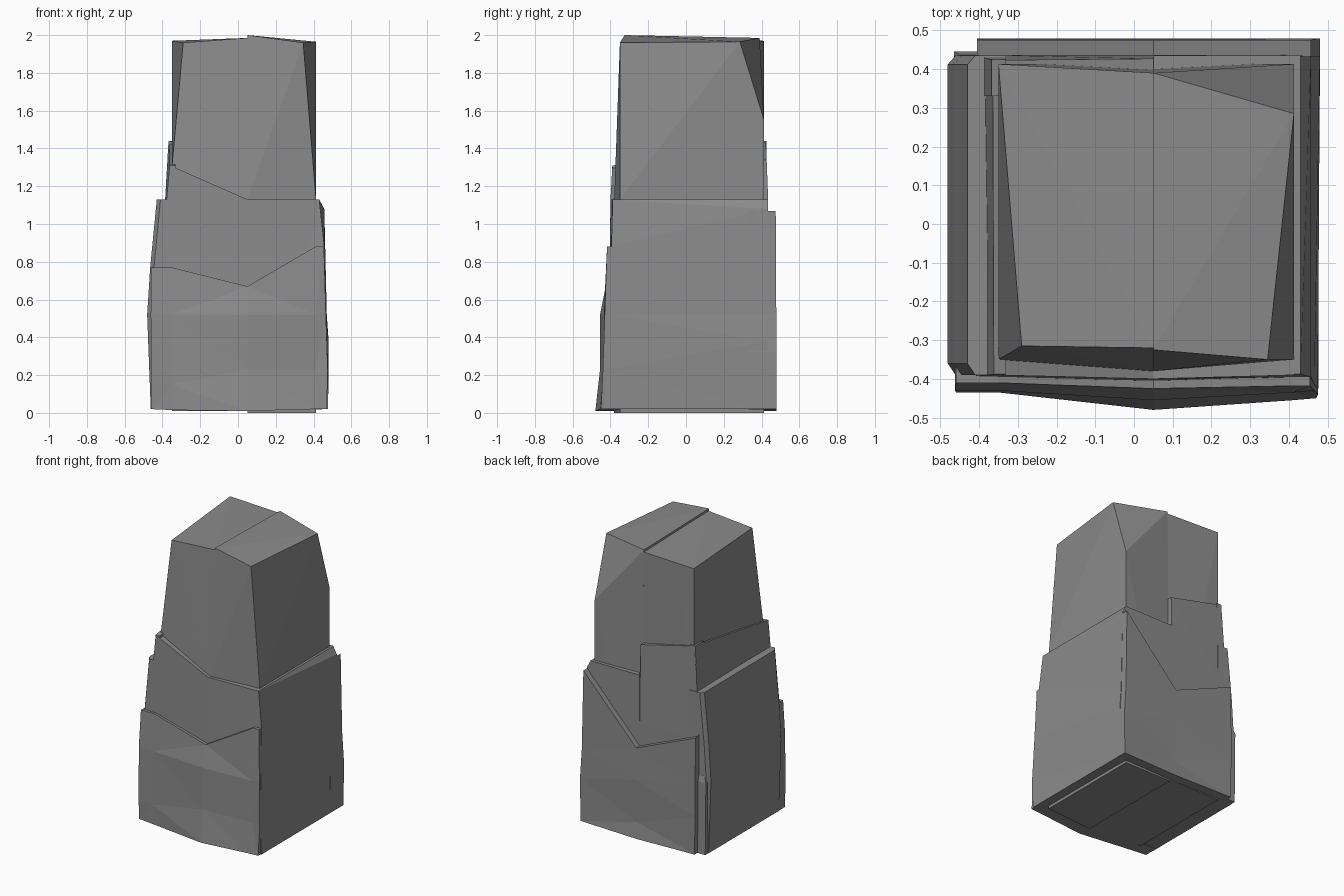
import bpy, bmesh

# Maps (along, height, outward distance) to world space for each side
SIDES = {
    "front": lambda u, z, d: (u, -d, z),
    "back": lambda u, z, d: (u, d, z),
    "right": lambda u, z, d: (d, u, z),
    "left": lambda u, z, d: (-d, u, z),
}
INNER = 0.33

# Dark grey stone
stone = bpy.data.materials.new("dark_stone")
stone.diffuse_color = (0.26, 0.26, 0.26, 1)


def finish(bm, name):
    bmesh.ops.recalc_face_normals(bm, faces=bm.faces)
    me = bpy.data.meshes.new(name)
    bm.to_mesh(me)
    bm.free()
    me.materials.append(stone)
    ob = bpy.data.objects.new(name, me)
    bpy.context.collection.objects.link(ob)
    return ob


def block(name, pts):
    """Convex faceted block."""
    bm = bmesh.new()
    for p in pts:
        bm.verts.new(p)
    bmesh.ops.convex_hull(bm, input=bm.verts)
    loose = [v for v in bm.verts if not v.link_faces]
    bmesh.ops.delete(bm, geom=loose, context='VERTS')
    return finish(bm, name)


def slab(name, side, rows):
    """Stone slab: grid of outer points (top row first), closed to INNER depth."""
    to = SIDES[side]
    bm = bmesh.new()
    grid = [[bm.verts.new(to(*p)) for p in r] for r in rows]
    back = [[bm.verts.new(to(p[0], p[1], INNER)) for p in r] for r in rows]
    n, m = len(rows), len(rows[0])
    for g in (grid, back):
        for i in range(n - 1):
            for j in range(m - 1):
                bm.faces.new((g[i][j], g[i][j + 1], g[i + 1][j + 1], g[i + 1][j]))
    rim = ([(0, j) for j in range(m)] + [(i, m - 1) for i in range(1, n)]
           + [(n - 1, j) for j in range(m - 2, -1, -1)] + [(i, 0) for i in range(n - 2, 0, -1)])
    for (a, b), (c, d) in zip(rim, rim[1:] + rim[:1]):
        bm.faces.new((grid[a][b], grid[c][d], back[c][d], back[a][b]))
    bmesh.ops.triangulate(bm, faces=bm.faces[:])
    return finish(bm, name)


# Central pillar in two halves with a small step between them
block("core_left", [
    (-.35, -.35, .01), (.05, -.38, .01), (.05, .413, .01), (-.35, .413, .01),
    (-.35, -.35, 1.30), (.05, -.38, 1.13), (-.29, -.315, 1.96),
    (.05, -.32, 1.985), (.05, .39, 1.97), (-.35, .413, 1.97)])
block("core_right", [
    (.05, -.38, 0), (.413, -.35, 0), (.413, .413, 0), (.05, .413, 0),
    (.05, -.38, 1.13), (.413, -.35, 1.13), (.413, .413, 1.55), (.413, .285, 1.965),
    (.345, -.35, 1.96), (.05, -.325, 2.0), (.05, .39, 1.985)])

# Front slabs
slab("front_middle_slab", "front", [
    [(-.36, 1.31, .39), (.05, 1.13, .40), (.413, 1.13, .39), (.43, 1.12, .385)],
    [(-.405, .80, .393), (.05, .65, .405), (.41, .80, .395), (.455, .80, .39)],
    [(-.42, .02, .393), (.05, .02, .405), (.41, .02, .395), (.46, .02, .39)]])
slab("front_lower_slab", "front", [
    [(-.46, .77, .41), (-.35, .77, .41), (.05, .67, .425), (.41, .88, .418), (.455, .88, .418)],
    [(-.462, .52, .43), (-.35, .52, .43), (.05, .52, .455), (.41, .52, .435), (.465, .52, .43)],
    [(-.46, .15, .435), (-.35, .15, .435), (.05, .23, .455), (.41, .23, .435), (.475, .23, .44)],
    [(-.46, .02, .43), (-.35, .015, .435), (.05, .01, .48), (.41, .02, .455), (.47, .02, .45)]])

# Right slab
slab("right_slab", "right", [
    [(-.388, 1.13, .43), (.433, 1.13, .43)],
    [(-.395, .88, .457), (.433, 1.08, .457)],
    [(-.415, .52, .466), (.433, .52, .47)],
    [(-.425, .23, .475), (.433, .38, .48)],
    [(-.425, .02, .477), (.433, .02, .477)]])

# Left slabs, the lower one with chamfered ends
slab("left_upper_slab", "left", [
    [(-.388, 1.31, .362), (.425, 1.44, .365)],
    [(-.393, .80, .407), (.433, .80, .407)],
    [(-.393, .02, .42), (.433, .02, .42)]])
slab("left_lower_slab", "left", [
    [(-.39, z, d - .02), (-.36, z, d), (.412, z, d), (.435, z, d - .02)]
    for z, d in ((1.13, .43), (.77, .465), (.52, .481), (.02, .462))])

# Back slabs
slab("back_upper_slab", "back", [
    [(-.368, 1.44, .423), (.05, 1.34, .427), (.052, 1.13, .435), (.43, 1.13, .435)],
    [(-.405, .80, .437), (.05, .80, .437), (.052, .80, .437), (.45, .80, .437)],
    [(-.41, .02, .437), (.05, .02, .437), (.052, .02, .437), (.46, .02, .437)]])
slab("back_lower_slab", "back", [
    [(-.405, .83, .475), (.05, .64, .475), (.457, 1.07, .475)],
    [(-.405, .50, .478), (.05, .42, .478), (.467, .52, .478)],
    [(-.405, .28, .479), (.05, .12, .465), (.48, .32, .479)],
    [(-.40, .02, .478), (.05, .01, .479), (.477, .02, .478)]])
slab("back_corner_post", "back", [
    [(-.45, .56, .436), (-.36, .56, .436)],
    [(-.465, .52, .446), (-.36, .52, .446)],
    [(-.46, .02, .446), (-.36, .02, .446)]])
